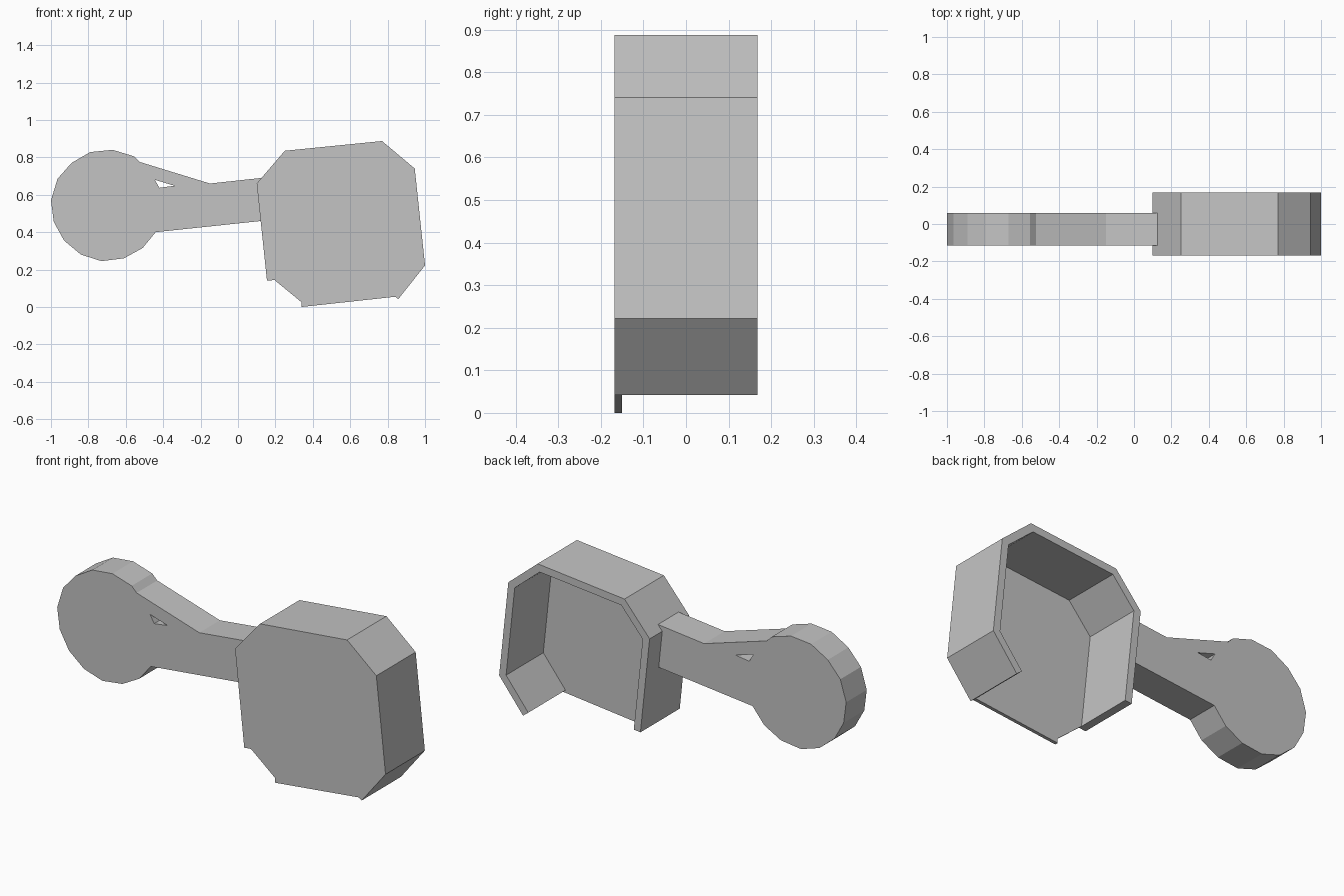
import bpy
import bmesh
from mathutils import Vector

cube = bpy.data.objects.get("Cube")
if cube:
    bpy.data.objects.remove(cube, do_unlink=True)

# One plain grey material
grey = bpy.data.materials.new("plain_grey")
grey.use_nodes = True
colour = (0.55, 0.55, 0.55, 1)
grey.diffuse_color = colour
grey.node_tree.nodes["Principled BSDF"].inputs["Base Color"].default_value = colour


def slab(name, loops, y0, y1):
    """Extrude an x-z outline (first loop, further loops are holes) from y0 to y1."""
    bm = bmesh.new()
    edges = []
    for loop in loops:
        verts = [bm.verts.new((x, y0, z)) for x, z in loop]
        edges += [bm.edges.new((a, b)) for a, b in zip(verts, verts[1:] + verts[:1])]
    if len(loops) == 1:
        bm.faces.new(verts)
    else:
        bmesh.ops.triangle_fill(bm, edges=edges, use_beauty=True)
    out = bmesh.ops.extrude_face_region(bm, geom=bm.faces[:], use_keep_orig=True)
    moved = [v for v in out["geom"] if isinstance(v, bmesh.types.BMVert)]
    bmesh.ops.translate(bm, verts=moved, vec=(0, y1 - y0, 0))
    bmesh.ops.recalc_face_normals(bm, faces=bm.faces[:])
    mesh = bpy.data.meshes.new(name)
    bm.to_mesh(mesh)
    bm.free()
    mesh.materials.append(grey)
    obj = bpy.data.objects.new(name, mesh)
    bpy.context.collection.objects.link(obj)
    return obj


def inset_path(path, t):
    """Offset an open clockwise path inward by t with mitred corners."""
    pts = [Vector(p) for p in path]
    dirs = [(b - a).normalized() for a, b in zip(pts, pts[1:])]
    normals = [Vector((d.y, -d.x)) for d in dirs]
    result = []
    for i, p in enumerate(pts):
        n0 = normals[max(i - 1, 0)]
        n1 = normals[min(i, len(normals) - 1)]
        result.append(tuple(p + (n0 + n1) * (t / (1 + n0.dot(n1)))))
    return result


# Tray rim: a wall around the octagon, open along the bottom
outer = [(0.155, 0.14), (0.10, 0.66), (0.25, 0.835), (0.77, 0.887),
         (0.945, 0.74), (1.0, 0.222), (0.857, 0.042)]
inner = inset_path(outer, 0.04)
slab("tray_rim", [outer + inner[::-1]], -0.168, 0.168)

# Tray floor closes the front and reaches past the rim at the bottom
floor = inner + [(0.845, 0.055), (0.34, 0.0), (0.34, 0.025)]
slab("tray_floor", [floor], -0.168, -0.15)

# Handle with its faceted round end and small triangular slot
handle = [(0.127, 0.69), (-0.15, 0.66), (-0.525, 0.775), (-0.555, 0.805),
          (-0.67, 0.84), (-0.79, 0.828), (-0.89, 0.77), (-0.965, 0.685),
          (-1.0, 0.57), (-0.985, 0.455), (-0.93, 0.355), (-0.84, 0.28),
          (-0.73, 0.245), (-0.61, 0.26), (-0.51, 0.315), (-0.44, 0.40),
          (0.127, 0.46)]
slot = [(-0.445, 0.68), (-0.34, 0.648), (-0.42, 0.637)]
slab("handle", [handle, slot], -0.116, 0.06)
